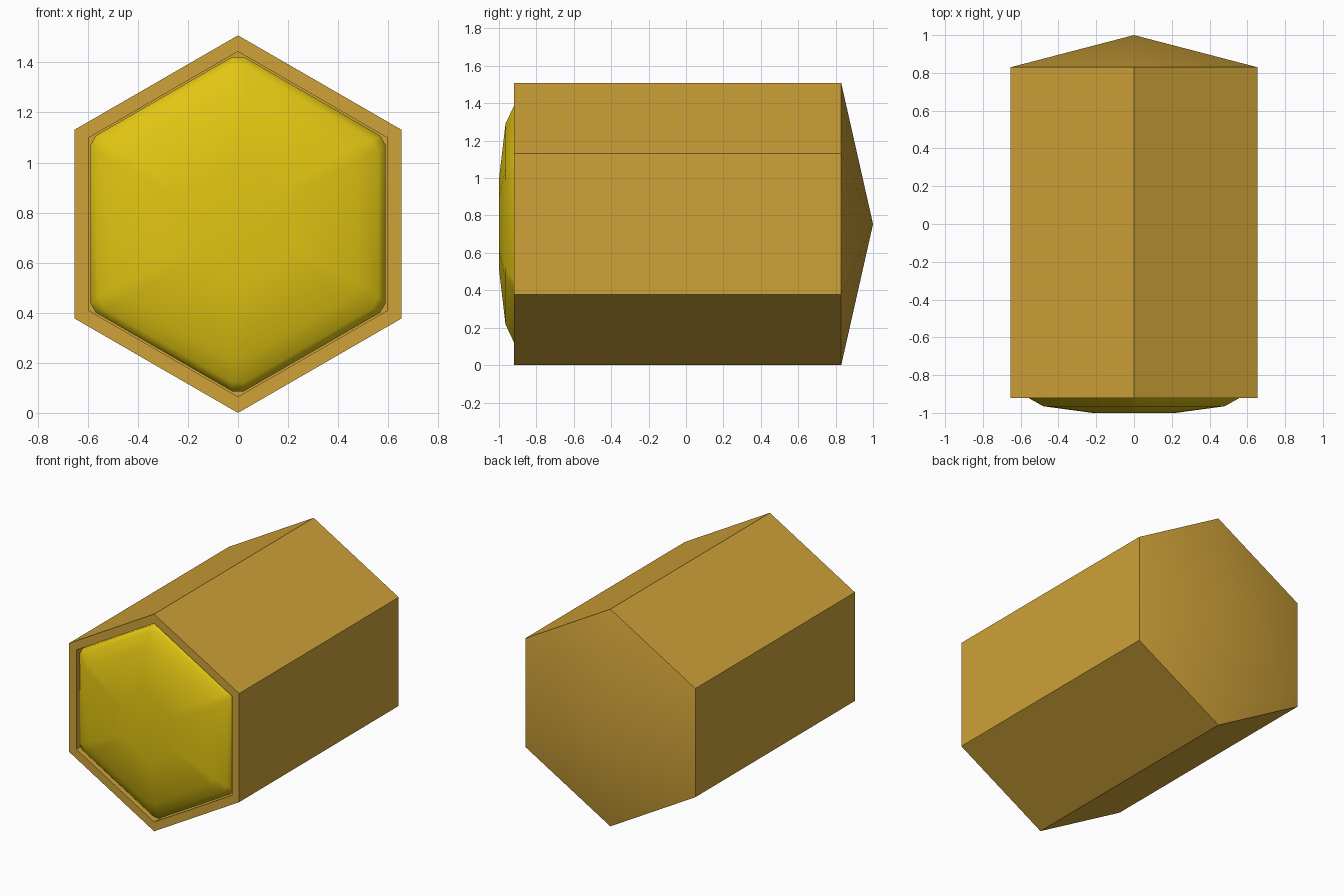
import bpy, bmesh, math

if "Cube" in bpy.data.objects:
    bpy.data.objects.remove(bpy.data.objects["Cube"])

CENTRE_Z = 0.754


def material(name, rgb):
    m = bpy.data.materials.new(name)
    m.diffuse_color = (*rgb, 1.0)
    m.use_nodes = True
    m.node_tree.nodes["Principled BSDF"].inputs["Base Color"].default_value = m.diffuse_color
    return m


def hex_ring(apothem, y, cut=0.0):
    """Pointy-top hexagon in the xz plane; cut > 0 clips each corner."""
    radius = apothem / math.cos(math.pi / 6)
    corners = [(radius * math.sin(i * math.pi / 3), radius * math.cos(i * math.pi / 3))
               for i in range(6)]
    if not cut:
        return [(x, y, z + CENTRE_Z) for x, z in corners]
    pts = []
    t = cut / radius
    for i, (x, z) in enumerate(corners):
        for nx, nz in (corners[i - 1], corners[(i + 1) % 6]):
            pts.append((x + (nx - x) * t, y, z + (nz - z) * t + CENTRE_Z))
    return pts


def loft(name, rings, mat, tip=None):
    """Skin consecutive rings; close the first with a tip or cap, the last with a cap."""
    bm = bmesh.new()
    loops = [[bm.verts.new(p) for p in ring] for ring in rings]
    n = len(loops[0])
    for a, b in zip(loops, loops[1:]):
        for i in range(n):
            j = (i + 1) % n
            bm.faces.new((a[i], a[j], b[j], b[i]))
    if tip:
        apex = bm.verts.new(tip)
        for i in range(n):
            bm.faces.new((apex, loops[0][(i + 1) % n], loops[0][i]))
    else:
        bm.faces.new(loops[0])
    bm.faces.new(loops[-1])
    bmesh.ops.recalc_face_normals(bm, faces=bm.faces)
    mesh = bpy.data.meshes.new(name)
    bm.to_mesh(mesh)
    bm.free()
    mesh.materials.append(mat)
    obj = bpy.data.objects.new(name, mesh)
    bpy.context.collection.objects.link(obj)
    return obj


def smooth(obj, degrees):
    bpy.ops.object.select_all(action='DESELECT')
    obj.select_set(True)
    bpy.context.view_layer.objects.active = obj
    bpy.ops.object.shade_smooth_by_angle(angle=math.radians(degrees))


wax = material("amber_wax", (0.62, 0.36, 0.04))
honey = material("yellow_honey", (0.76, 0.56, 0.006))

# Hollow hexagonal cell with a shallow pointed back
cell = loft("cell_wall", [
    hex_ring(0.653, 0.83),
    hex_ring(0.653, -0.92),
    hex_ring(0.597, -0.92),
    hex_ring(0.597, 0.78),
], wax, tip=(0, 1.0, CENTRE_Z))
smooth(cell, 30)

# Honey plug with a domed front and clipped corners
plug = loft("honey_plug", [
    hex_ring(0.22, -1.0, 0.03),
    hex_ring(0.48, -0.965, 0.035),
    hex_ring(0.56, -0.92, 0.03),
    hex_ring(0.59, -0.895, 0.026),
    hex_ring(0.59, 0.75, 0.026),
], honey)
smooth(plug, 180)
